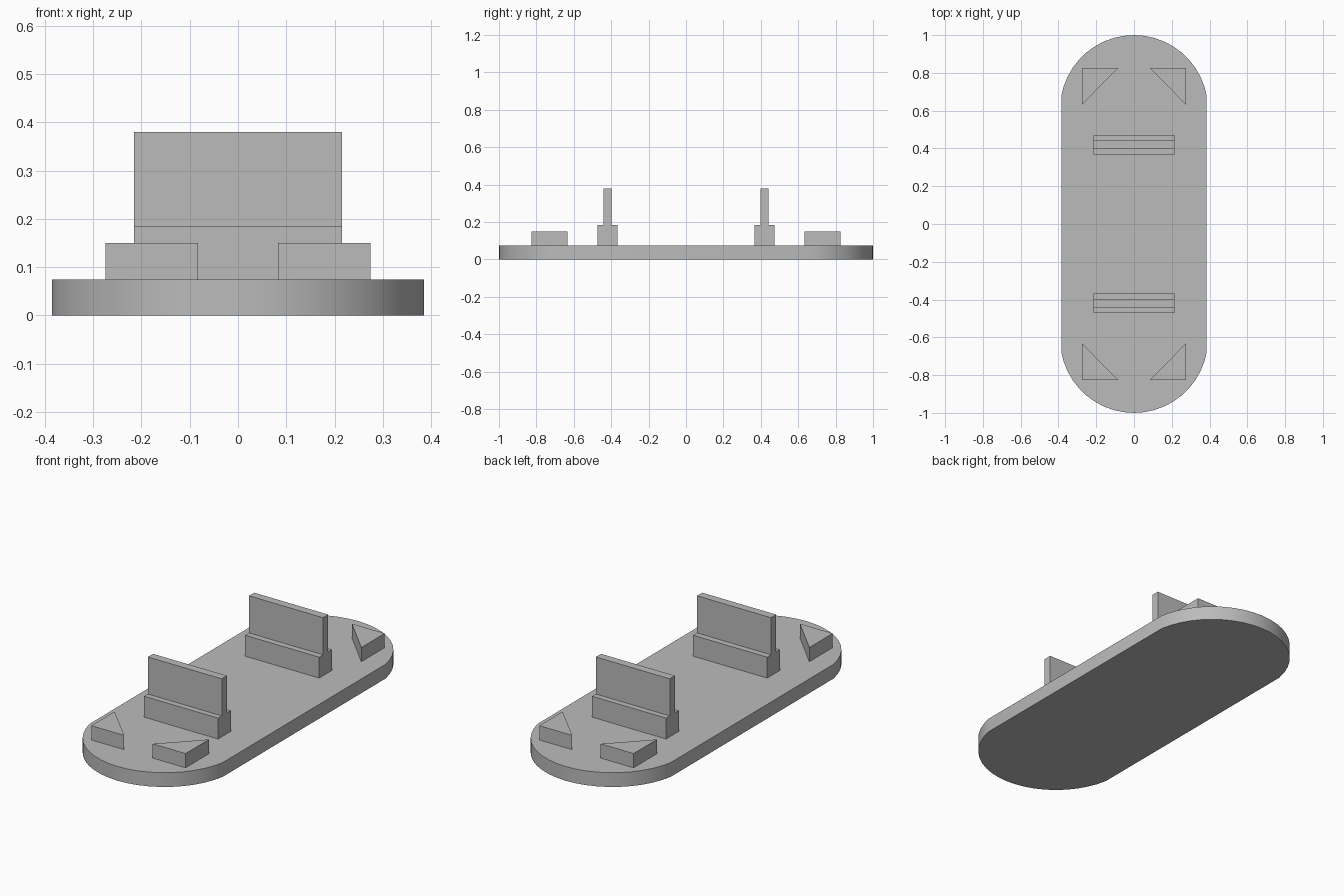
import bpy
import math

cube = bpy.data.objects.get("Cube")
if cube:
    bpy.data.objects.remove(cube, do_unlink=True)

grey = bpy.data.materials.new("plain grey")
grey.use_nodes = True
colour = (0.5, 0.5, 0.5, 1)
grey.diffuse_color = colour
grey.node_tree.nodes["Principled BSDF"].inputs["Base Color"].default_value = colour


def prism(name, outline, low, high):
    """Extrude a counter-clockwise plan outline from low to high."""
    n = len(outline)
    verts = [(x, y, z) for z in (low, high) for x, y in outline]
    faces = [list(range(n))[::-1], list(range(n, 2 * n))]
    faces += [(i, (i + 1) % n, n + (i + 1) % n, n + i) for i in range(n)]
    mesh = bpy.data.meshes.new(name)
    mesh.from_pydata(verts, [], faces)
    mesh.materials.append(grey)
    obj = bpy.data.objects.new(name, mesh)
    bpy.context.collection.objects.link(obj)
    return obj


def box(name, half_width, y0, y1, low, high):
    w = half_width
    return prism(name, [(-w, y0), (w, y0), (w, y1), (-w, y1)], low, high)


# Base plate with rounded ends
BASE_TOP = 0.075
HALF_WIDTH, RADIUS, STEPS = 0.385, 0.391, 20
start = math.acos(HALF_WIDTH / RADIUS)
angles = [start + (math.pi - 2 * start) * i / STEPS for i in range(STEPS + 1)]
back_arc = [(RADIUS * math.cos(a), 1 - RADIUS + RADIUS * math.sin(a)) for a in angles]
base = prism("base_plate", back_arc + [(-x, -y) for x, y in back_arc], 0, BASE_TOP)
bpy.context.view_layer.objects.active = base
base.select_set(True)
bpy.ops.object.shade_smooth_by_angle(angle=math.radians(30))
base.select_set(False)

for end, sy in (("front", -1), ("back", 1)):
    # Upright panel standing in a thicker foot
    foot = sorted((sy * 0.367, sy * 0.472))
    panel = sorted((sy * 0.399, sy * 0.442))
    box(end + "_foot", 0.215, *foot, BASE_TOP, 0.185)
    box(end + "_panel", 0.215, *panel, 0.185, 0.38)

    # Triangular corner blocks, right angle outwards
    for side, sx in (("right", -1), ("left", 1)):
        corner = [(0.274, 0.633), (0.274, 0.827), (0.083, 0.827)]
        outline = [(sx * x, sy * y) for x, y in corner]
        if sx * sy < 0:
            outline.reverse()
        prism(f"{end}_{side}_corner_block", outline, BASE_TOP, 0.15)
